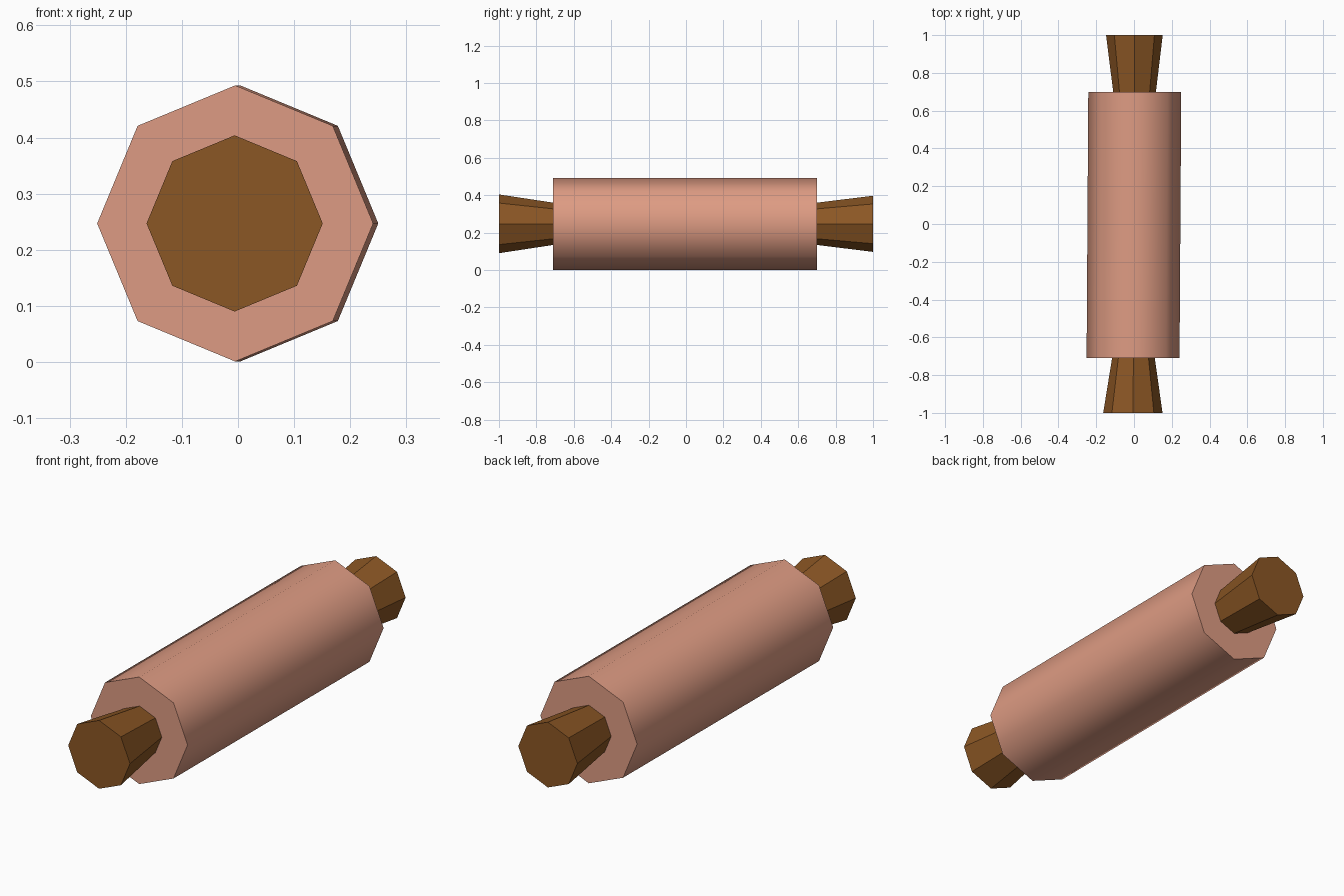
import bpy, bmesh, math

if "Cube" in bpy.data.objects:
    bpy.data.objects.remove(bpy.data.objects["Cube"])

SIDES = 8
CENTRE_Z = 0.247


def material(name, rgb):
    m = bpy.data.materials.new(name)
    m.diffuse_color = (*rgb, 1)
    m.use_nodes = True
    m.node_tree.nodes["Principled BSDF"].inputs["Base Color"].default_value = m.diffuse_color
    return m


def tapered_bar(name, start, end, mat, smooth=False):
    """Octagonal bar along y; start and end are (x, y, radius)."""
    bm = bmesh.new()
    rings = []
    for x, y, r in (start, end):
        angles = [2 * math.pi * i / SIDES for i in range(SIDES)]
        rings.append([bm.verts.new((x + r * math.cos(a), y, CENTRE_Z + r * math.sin(a)))
                      for a in angles])
    for i in range(SIDES):
        j = (i + 1) % SIDES
        bm.faces.new((rings[0][i], rings[0][j], rings[1][j], rings[1][i])).smooth = smooth
    for ring in rings:
        bm.faces.new(ring)
    bmesh.ops.recalc_face_normals(bm, faces=bm.faces)
    # Keep the end caps crisp against the smooth barrel
    for e in bm.edges:
        e.smooth = e.calc_face_angle() < math.radians(60)
    mesh = bpy.data.meshes.new(name)
    bm.to_mesh(mesh)
    bm.free()
    mesh.materials.append(mat)
    obj = bpy.data.objects.new(name, mesh)
    bpy.context.collection.objects.link(obj)
    return obj


light_wood = material("light_wood", (0.73, 0.33, 0.227))
dark_wood = material("dark_wood", (0.26, 0.095, 0.018))

# Barrel, very slightly skewed in x
tapered_bar("roller", (-0.005, -0.71, 0.246), (0.004, 0.70, 0.246), light_wood, smooth=True)

# Flared handles at both ends
tapered_bar("front_handle", (-0.006, -1.0, 0.157), (-0.003, -0.71, 0.113), dark_wood)
tapered_bar("back_handle", (0.003, 0.70, 0.113), (0.002, 1.0, 0.150), dark_wood)
